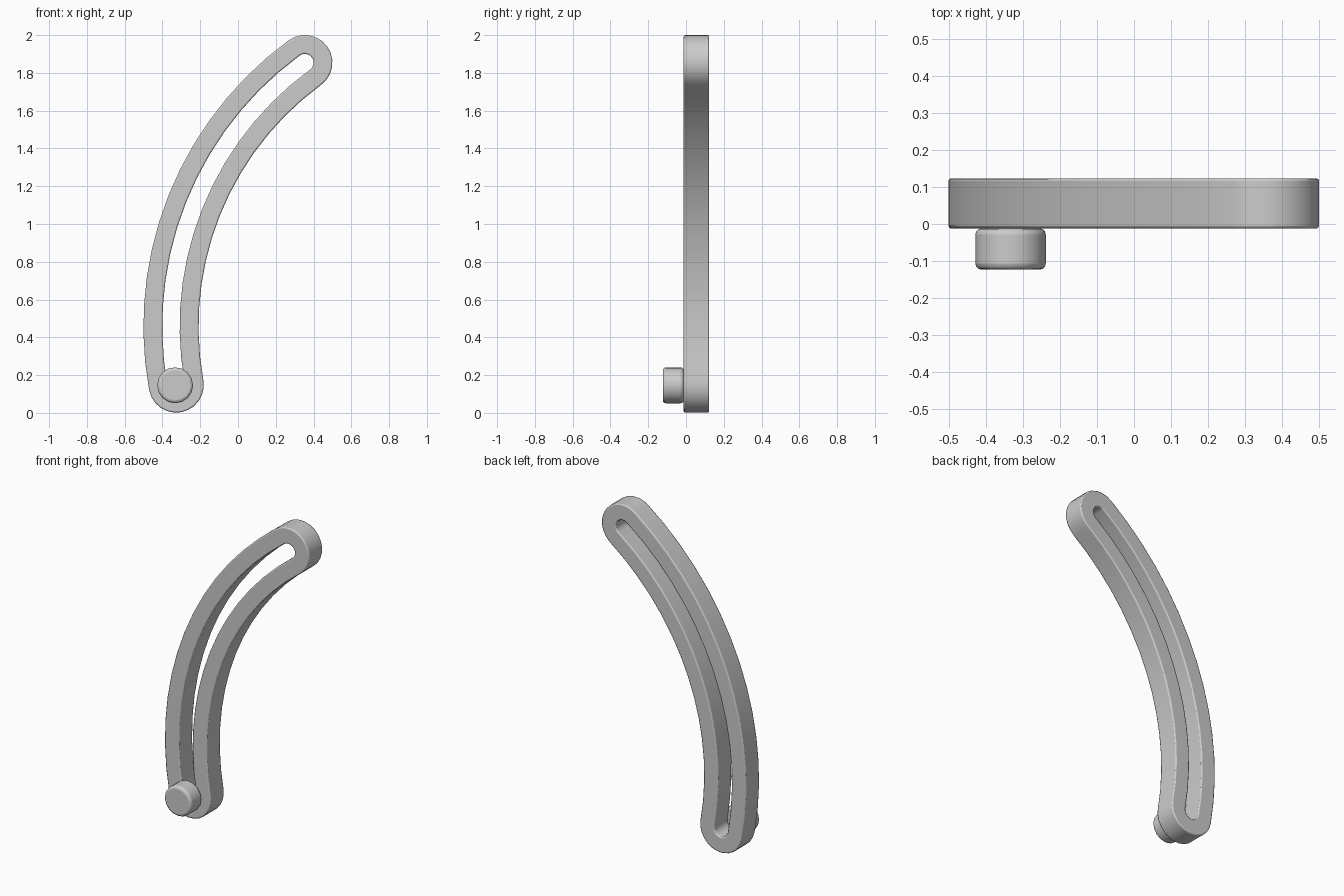
import bpy, bmesh
from math import sin, cos, pi, radians

if "Cube" in bpy.data.objects:
    bpy.data.objects.remove(bpy.data.objects["Cube"])

CX, CZ, R = 1.377, 0.457, 1.732          # centre line of the curved arm
A0, A1 = radians(-10.3), radians(53.8)
STEPS, CAP = 14, 12
FRONT, BACK = -0.012, 0.123


def outline(half):
    """Rounded-end arc slot shape at the given half width."""
    pts = []

    def arc(r, start, end):
        for i in range(STEPS + 1):
            a = start + (end - start) * i / STEPS
            pts.append((CX - r * cos(a), CZ + r * sin(a)))

    def cap(a, offset):
        x, z = CX - R * cos(a), CZ + R * sin(a)
        for i in range(1, CAP):
            t = offset + pi * i / CAP
            out, along = cos(t) * half, sin(t) * half
            pts.append((x - out * cos(a) + along * sin(a),
                        z + out * sin(a) + along * cos(a)))

    arc(R + half, A0, A1)
    cap(A1, 0)
    arc(R - half, A1, A0)
    cap(A0, pi)
    return pts


def finish(bm, name, width, segments, loc=(0, 0, 0)):
    bmesh.ops.recalc_face_normals(bm, faces=bm.faces)
    mesh = bpy.data.meshes.new(name)
    bm.to_mesh(mesh)
    bm.free()
    ob = bpy.data.objects.new(name, mesh)
    ob.location = loc
    bpy.context.collection.objects.link(ob)
    bev = ob.modifiers.new("edge_round", 'BEVEL')
    bev.width, bev.segments = width, segments
    bev.limit_method, bev.angle_limit = 'ANGLE', radians(50)
    bpy.ops.object.select_all(action='DESELECT')
    ob.select_set(True)
    bpy.context.view_layer.objects.active = ob
    bpy.ops.object.shade_smooth_by_angle(angle=radians(35))
    return ob


# Slotted curved arm: four matching loops joined into a closed ring
bm = bmesh.new()
loops = [[bm.verts.new((x, y, z)) for x, z in outline(h)]
         for h, y in ((0.146, FRONT), (0.146, BACK), (0.046, BACK), (0.046, FRONT))]
n = len(loops[0])
for k in range(4):
    a, b = loops[k], loops[(k + 1) % 4]
    for i in range(n):
        j = (i + 1) % n
        bm.faces.new((a[i], a[j], b[j], b[i]))
finish(bm, "slotted_arm", 0.007, 2)

# Round clamping knob on the front at the lower end of the slot
bm = bmesh.new()
bmesh.ops.create_cone(bm, cap_ends=True, segments=16, radius1=0.095, radius2=0.095, depth=0.111)
for v in bm.verts:
    v.co = (v.co.x, -v.co.z, v.co.y)
finish(bm, "clamp_knob", 0.016, 3, (-0.333, -0.0675, 0.146))
